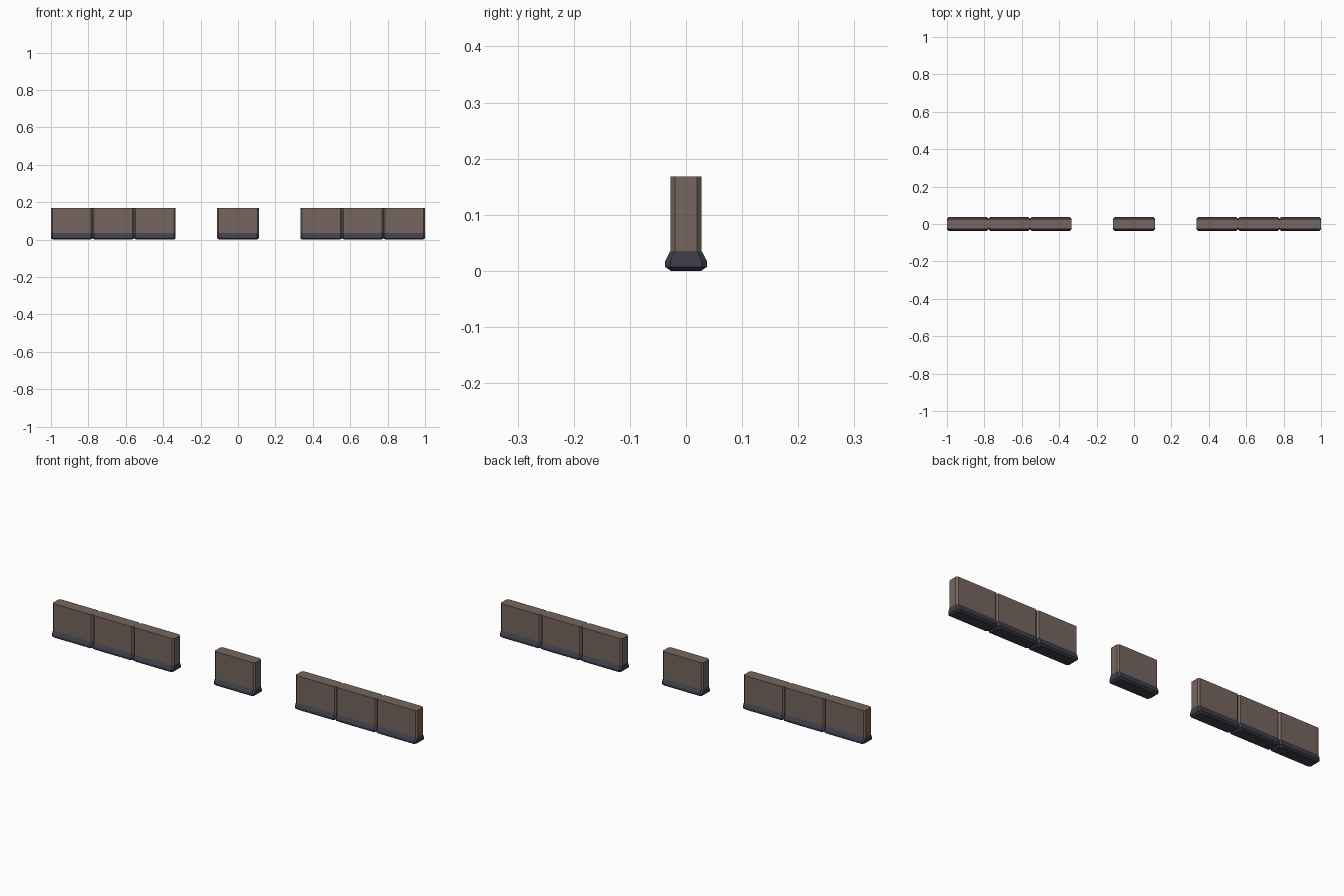
import bpy, bmesh

if "Cube" in bpy.data.objects:
    bpy.data.objects.remove(bpy.data.objects["Cube"])

def mat(name, c):
    m = bpy.data.materials.new(name)
    m.diffuse_color = (*c, 1)
    m.use_nodes = True
    m.node_tree.nodes["Principled BSDF"].inputs["Base Color"].default_value = m.diffuse_color
    return m

BROWN = mat("brown_stone", (0.18, 0.132, 0.112))
SLATE = mat("dark_slate", (0.052, 0.05, 0.072))

def loft(name, rings, x, material):
    """Stack of corner-chamfered rectangles: (z, half_x, half_y, chamfer)."""
    bm = bmesh.new()
    loops = []
    for z, a, b, c in rings:
        pts = [(a, b - c), (a - c, b), (c - a, b), (-a, b - c),
               (-a, c - b), (c - a, -b), (a - c, -b), (a, c - b)]
        loops.append([bm.verts.new((px, py, z)) for px, py in pts])
    for lo, hi in zip(loops, loops[1:]):
        for i in range(8):
            j = (i + 1) % 8
            bm.faces.new((lo[i], lo[j], hi[j], hi[i]))
    bm.faces.new(loops[0][::-1])
    bm.faces.new(loops[-1])
    me = bpy.data.meshes.new(name)
    bm.to_mesh(me)
    bm.free()
    me.materials.append(material)
    ob = bpy.data.objects.new(name, me)
    ob.location.x = x
    bpy.context.collection.objects.link(ob)

W = 1 / 9   # half width of one wall block
for i in (-8, -6, -4, 0, 4, 6, 8):
    # flared plinth, then the upright slab with chamfered corners
    loft("plinth", [(0, W - .010, .027, .008), (.007, W, .037, .009),
                    (.018, W, .037, .009), (.035, W, .028, .008)], i / 9, SLATE)
    loft("wall_slab", [(.035, W, .028, .008), (.168, W, .028, .008)], i / 9, BROWN)
